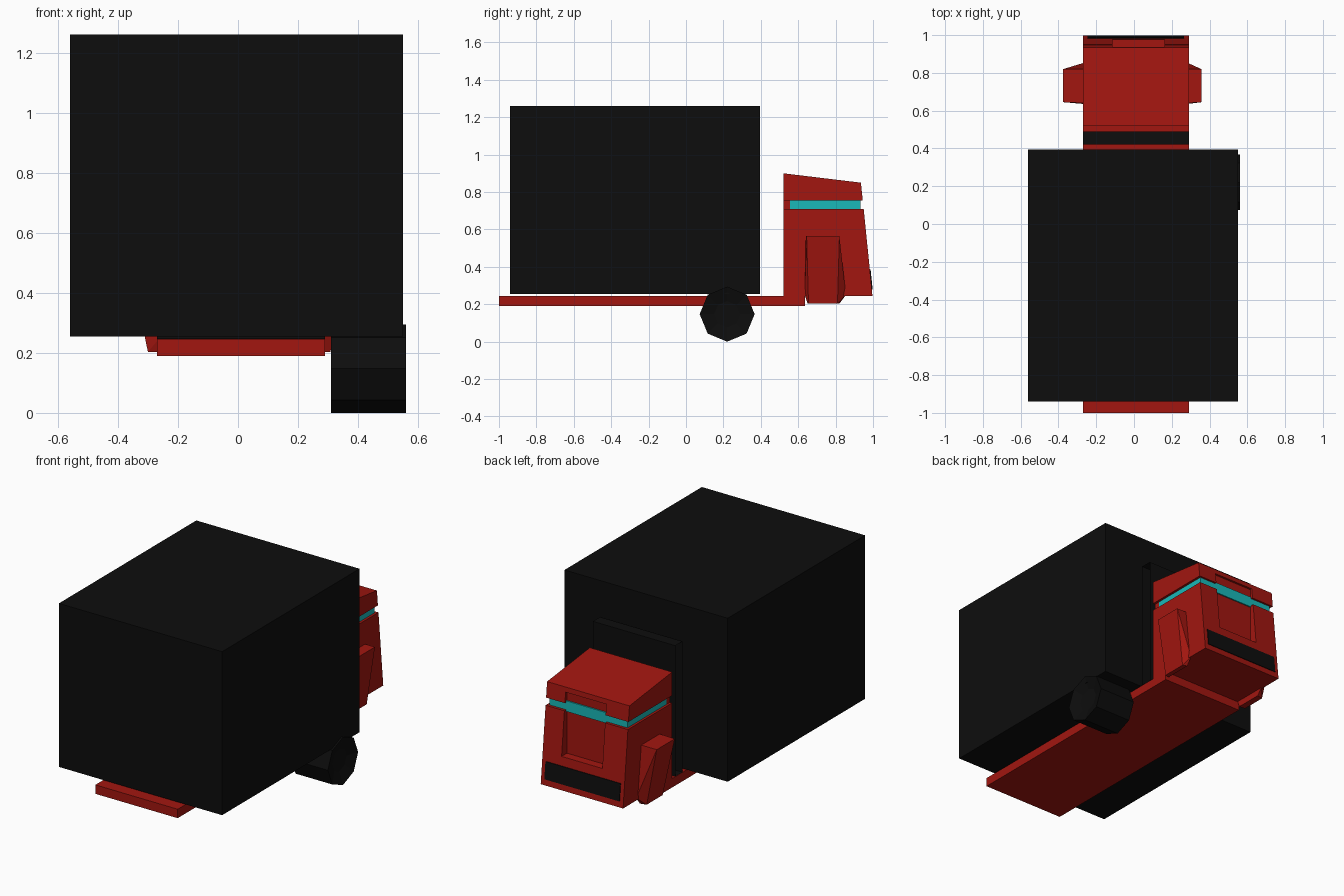
import bpy, bmesh, math

if "Cube" in bpy.data.objects:
    bpy.data.objects.remove(bpy.data.objects["Cube"])


def material(name, rgb):
    m = bpy.data.materials.new(name)
    m.diffuse_color = (*rgb, 1)
    m.use_nodes = True
    m.node_tree.nodes["Principled BSDF"].inputs["Base Color"].default_value = m.diffuse_color
    return m


RED = material("red_paint", (0.36, 0.008, 0.005))
BLACK = material("black", (0.004, 0.004, 0.004))
TEAL = material("teal_glass", (0.01, 0.48, 0.48))


def finish(name, bm, mat):
    bmesh.ops.recalc_face_normals(bm, faces=bm.faces)
    me = bpy.data.meshes.new(name)
    bm.to_mesh(me)
    bm.free()
    ob = bpy.data.objects.new(name, me)
    if mat:
        me.materials.append(mat)
    bpy.context.collection.objects.link(ob)
    return ob


def extrude_x(name, profile, x0, x1, mat, caps=True):
    """Sweep a (y, z) outline from x0 to x1."""
    bm = bmesh.new()
    a = [bm.verts.new((x0, y, z)) for y, z in profile]
    b = [bm.verts.new((x1, y, z)) for y, z in profile]
    n = len(profile)
    for i in range(n):
        j = (i + 1) % n
        bm.faces.new((a[i], a[j], b[j], b[i]))
    if caps:
        bm.faces.new(a)
        bm.faces.new(b)
    return finish(name, bm, mat)


def box(name, x0, x1, y0, y1, z0, z1, mat, caps=True):
    return extrude_x(name, [(y0, z0), (y1, z0), (y1, z1), (y0, z1)],
                     x0, x1, mat, caps)


X0, X1 = -0.27, 0.29

# cargo box, chassis and the open-sided bulkhead behind the cab
box("cargo_box", -0.56, 0.55, -0.94, 0.395, 0.255, 1.26, BLACK)
box("chassis", X0, X1, -1.0, 0.635, 0.19, 0.245, RED)
box("bulkhead", X0, X1, 0.42, 0.49, 0.246, 1.05, BLACK, caps=False)

# cab: lower body, roof visor, and the inset window band between them
body = extrude_x("cab_body", [(0.52, 0.243), (0.997, 0.243), (0.95, 0.71), (0.52, 0.71)],
                 X0, X1, RED)
roof = extrude_x("cab_roof", [(0.52, 0.755), (0.945, 0.755), (0.935, 0.85), (0.52, 0.9)],
                 X0, X1, RED)
box("rear_pillar", X0 + 0.015, X1 - 0.015, 0.52, 0.555, 0.70, 0.765, RED)
box("window_band", X0 + 0.015, X1 - 0.015, 0.555, 0.933, 0.70, 0.765, TEAL)

# recessed centre panel in the cab front
cutter = box("recess_cutter", -0.115, 0.162, 0.925, 1.1, 0.44, 0.82, None)
cutter.hide_render = True
cutter.hide_viewport = True
for part in (body, roof):
    mod = part.modifiers.new("recess", "BOOLEAN")
    mod.operation = "DIFFERENCE"
    mod.solver = "EXACT"
    mod.object = cutter

# grille lying on the sloped cab front
extrude_x("grille", [(0.96, 0.28), (0.998, 0.28), (0.987, 0.385), (0.96, 0.385)],
          X0 + 0.025, X1 - 0.025, BLACK)


# tapered side fenders
def fender(name, inner, top, bottom):
    bm = bmesh.new()
    pts = [(top, 0.645, 0.565), (top, 0.82, 0.565),
           (bottom, 0.655, 0.203), (bottom, 0.81, 0.203)]
    pts += [(inner, y, z) for y, z in
            ((0.64, 0.565), (0.82, 0.565), (0.855, 0.25),
             (0.635, 0.25), (0.82, 0.203), (0.65, 0.203))]
    verts = [bm.verts.new(p) for p in pts]
    bmesh.ops.convex_hull(bm, input=verts)
    finish(name, bm, RED)


fender("left_fender", X0 + 0.01, -0.375, -0.30)
fender("right_fender", X1 - 0.01, 0.357, 0.308)

# single eight-sided wheel with a sunken hub
bm = bmesh.new()
rings = []
for x, r in ((0.31, 0.147), (0.56, 0.147), (0.535, 0.07)):
    rings.append([bm.verts.new((x, 0.22 + r * math.cos(i * math.pi / 4),
                                0.147 + r * math.sin(i * math.pi / 4)))
                  for i in range(8)])
for a, b in zip(rings, rings[1:]):
    for i in range(8):
        j = (i + 1) % 8
        bm.faces.new((a[i], a[j], b[j], b[i]))
bm.faces.new(rings[0])
bm.faces.new(rings[-1])
finish("wheel", bm, BLACK)
